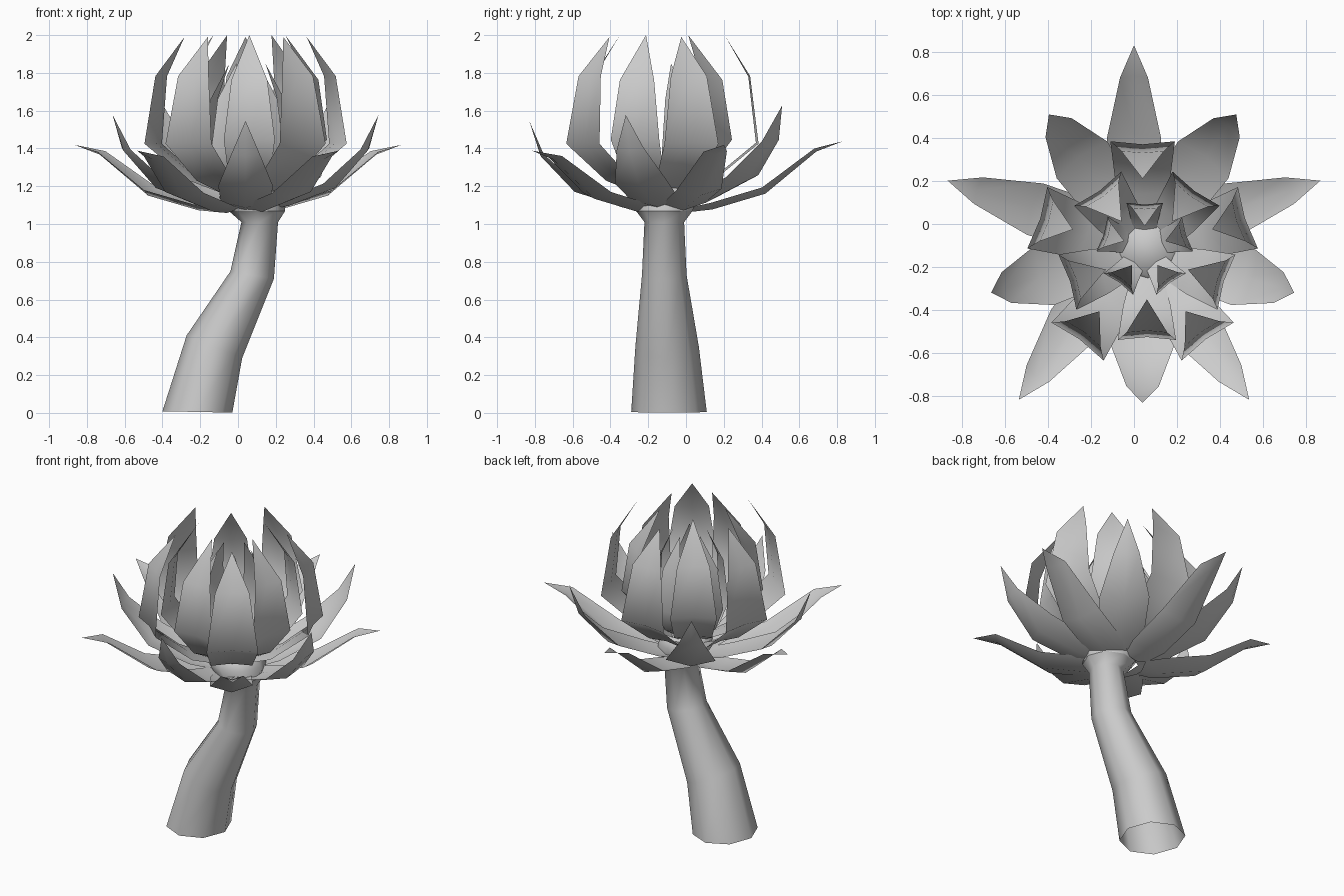
import bpy, bmesh, math
from mathutils import Vector

if "Cube" in bpy.data.objects:
    bpy.data.objects.remove(bpy.data.objects["Cube"])


def finish(name, bm):
    bmesh.ops.recalc_face_normals(bm, faces=bm.faces[:])
    me = bpy.data.meshes.new(name)
    bm.to_mesh(me)
    bm.free()
    for p in me.polygons:
        p.use_smooth = True
    ob = bpy.data.objects.new(name, me)
    bpy.context.collection.objects.link(ob)
    return ob


def tube(name, rings, sides=8, cap_top=False):
    """Loft of rings (x, y, z, radius_x, radius_y, slope in x)."""
    bm = bmesh.new()
    loops = []
    for cx, cy, cz, rx, ry, slope in rings:
        loop = []
        for i in range(sides):
            a = 2 * math.pi * i / sides
            dx = rx * math.cos(a)
            loop.append(bm.verts.new((cx + dx, cy + ry * math.sin(a), cz + slope * dx)))
        loops.append(loop)
    for lo, hi in zip(loops, loops[1:]):
        for i in range(sides):
            j = (i + 1) % sides
            bm.faces.new((lo[i], lo[j], hi[j], hi[i]))
    if cap_top:
        bm.faces.new(loops[-1])
    return finish(name, bm)


def petal(name, centre, angle, rows, cup, tilt):
    """Leaf-shaped sheet; rows are (radius, z, half_width), the last row is the tip."""
    bm = bmesh.new()
    out = Vector((math.cos(angle), math.sin(angle), 0))
    side = Vector((-out.y, out.x, 0))
    prof = [Vector((r, z)) for r, z, w in rows]
    grid = []
    for k, (r, z, w) in enumerate(rows):
        d = (prof[min(k + 1, len(rows) - 1)] - prof[max(k - 1, 0)]).normalized()
        line = []
        for s in ((-1, 0, 1) if w else (0,)):
            # edges are lifted towards the inner face of the petal
            lift = cup * w * abs(s)
            p = out * (r - d.y * lift) + side * (s * w)
            p += Vector((centre[0], centre[1], z + d.x * lift))
            p.z += tilt * (p.y + 0.1)
            line.append(bm.verts.new(p))
        grid.append(line)
    for a, b in zip(grid, grid[1:]):
        if len(b) == 3:
            for i in range(2):
                bm.faces.new((a[i], a[i + 1], b[i + 1], b[i]))
        else:
            for i in range(2):
                bm.faces.new((a[i], a[i + 1], b[0]))
    return finish(name, bm)


# Bent stem, open at the bottom
tube("stem", [
    (-0.215, -0.09, 0.005, 0.185, 0.20, -0.02),
    (-0.125, -0.10, 0.35, 0.147, 0.168, -0.41),
    (0.075, -0.115, 0.73, 0.115, 0.118, -0.17),
    (0.115, -0.115, 1.01, 0.097, 0.105, 0.0),
    (0.10, -0.115, 1.07, 0.15, 0.15, 0.0),
])

# Flower base inside the petals
tube("flower_base", [
    (0.10, -0.115, 1.07, 0.15, 0.15, 0),
    (0.07, -0.11, 1.14, 0.17, 0.17, 0),
    (0.06, -0.11, 1.21, 0.13, 0.13, 0),
], cap_top=True)

# Petal layers: name, centre, first angle, profile rows, cup, tilt
layers = [
    ("lower_petal", (0.0, -0.08), 90,
     [(0.10, 1.06, 0.08), (0.22, 1.07, 0.12), (0.50, 1.145, 0.125), (0.77, 1.36, 0.065), (0.91, 1.41, 0)],
     0.3, 0.03),
    ("middle_petal", (0.04, -0.09), -90,
     [(0.10, 1.075, 0.09), (0.24, 1.10, 0.13), (0.50, 1.20, 0.145), (0.68, 1.40, 0.075), (0.74, 1.59, 0)],
     0.25, 0.06),
    ("outer_tall_petal", (0.04, -0.13), 90,
     [(0.08, 1.16, 0.07), (0.27, 1.24, 0.12), (0.50, 1.43, 0.15), (0.46, 1.78, 0.10), (0.34, 1.99, 0)],
     -0.1, 0.0),
    ("inner_tall_petal", (0.06, -0.15), -90,
     [(0.08, 1.18, 0.07), (0.22, 1.26, 0.11), (0.375, 1.45, 0.135), (0.345, 1.76, 0.095), (0.20, 2.0, 0)],
     -0.1, 0.0),
    ("heart_petal", (0.05, -0.11), 90,
     [(0.07, 1.20, 0.05), (0.15, 1.26, 0.07), (0.20, 1.40, 0.085), (0.18, 1.66, 0.06), (0.10, 1.85, 0)],
     -0.1, 0.0),
]
for name, centre, start, rows, cup, tilt in layers:
    for i in range(5):
        petal(f"{name}_{i + 1}", centre, math.radians(start + 72 * i), rows, cup, tilt)
